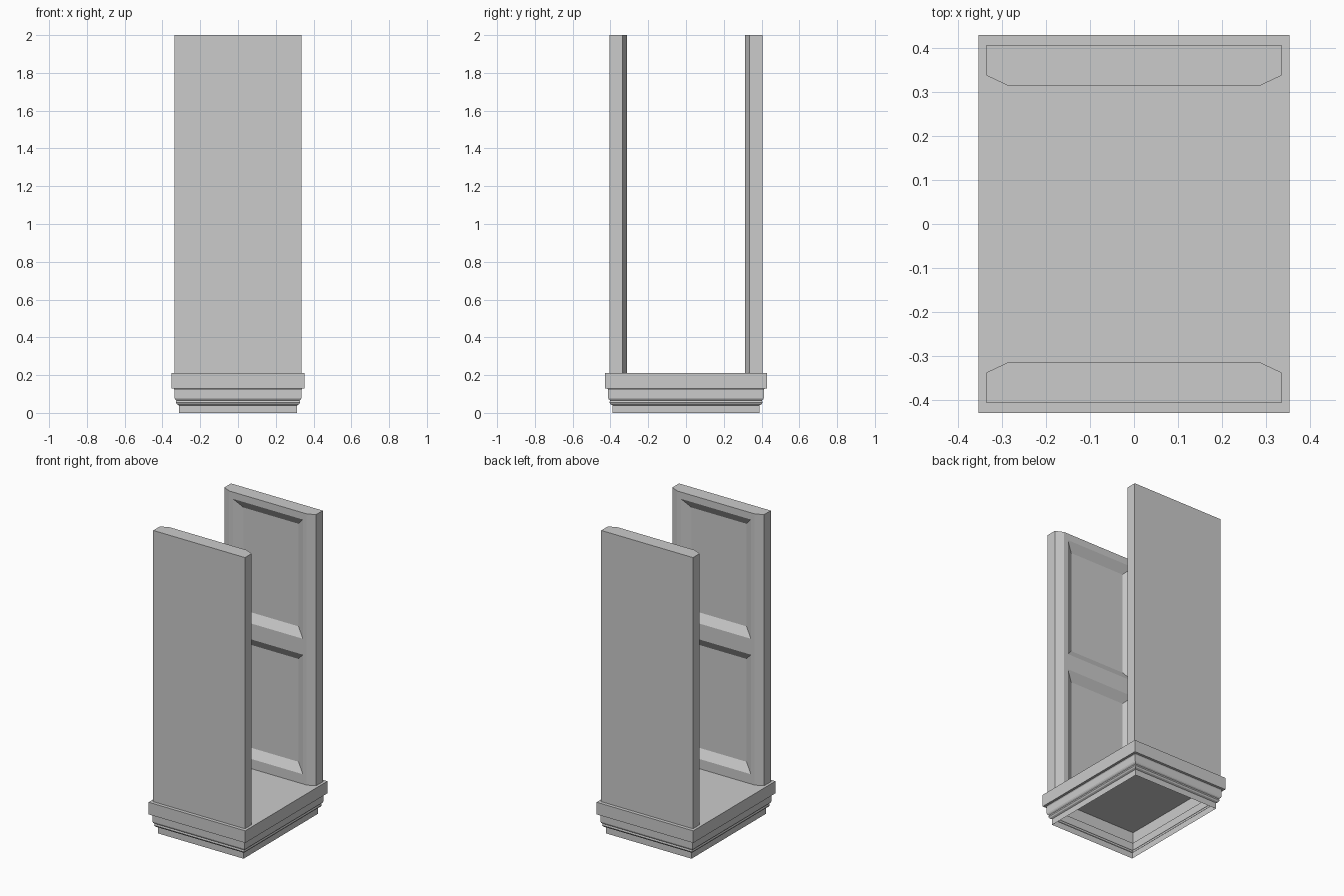
import bpy, bmesh, math

if "Cube" in bpy.data.objects:
    bpy.data.objects.remove(bpy.data.objects["Cube"])


def loft(bm, loops):
    """Join equal-length closed loops of points with quads; return vert rings and face rows."""
    rings = [[bm.verts.new(p) for p in loop] for loop in loops]
    rows = []
    for a, b in zip(rings, rings[1:]):
        n = len(a)
        rows.append([bm.faces.new((a[i], a[(i + 1) % n], b[(i + 1) % n], b[i])) for i in range(n)])
    return rings, rows


def finish(bm, name):
    mesh = bpy.data.meshes.new(name)
    bm.to_mesh(mesh)
    bm.free()
    obj = bpy.data.objects.new(name, mesh)
    bpy.context.collection.objects.link(obj)
    return obj


# Moulded plinth: open underneath, profile given as (inset from slab edge, height)
def make_base():
    hx, hy = 0.353, 0.429
    profile = [(0.04, 0), (0.04, 0.04), (0.029, 0.046), (0.024, 0.055), (0.027, 0.066),
               (0.02, 0.072), (0.017, 0.08), (0.017, 0.122), (0.013, 0.128), (0, 0.13), (0, 0.21)]
    bm = bmesh.new()
    loops = []
    for d, z in profile:
        x, y = hx - d, hy - d
        loops.append([(-x, -y, z), (x, -y, z), (x, y, z), (-x, y, z)])
    rings, _ = loft(bm, loops)
    bm.faces.new(rings[-1])
    bmesh.ops.recalc_face_normals(bm, faces=bm.faces[:])
    return finish(bm, "base_plinth")


# Upright panel: chamfered slab with two bevelled recesses on the inner face
def make_panel(name, angle):
    outline = [(-0.335, 0.406), (-0.335, 0.337), (-0.283, 0.3125), (-0.255, 0.3125),
               (0.255, 0.3125), (0.283, 0.3125), (0.335, 0.337), (0.335, 0.406)]
    heights = [0.21, 0.274, 1.063, 1.168, 1.955, 2.0]
    bm = bmesh.new()
    rings, rows = loft(bm, [[(x, y, z) for x, y in outline] for z in heights])
    bm.faces.new(rings[0])
    bm.faces.new(rings[-1])
    bmesh.ops.recalc_face_normals(bm, faces=bm.faces[:])
    bmesh.ops.inset_individual(bm, faces=[rows[1][3], rows[3][3]],
                               thickness=0.055, depth=-0.033, use_even_offset=True)
    obj = finish(bm, name)
    obj.rotation_euler.z = angle
    return obj


make_base()
make_panel("back_panel", 0)
make_panel("front_panel", math.pi)
